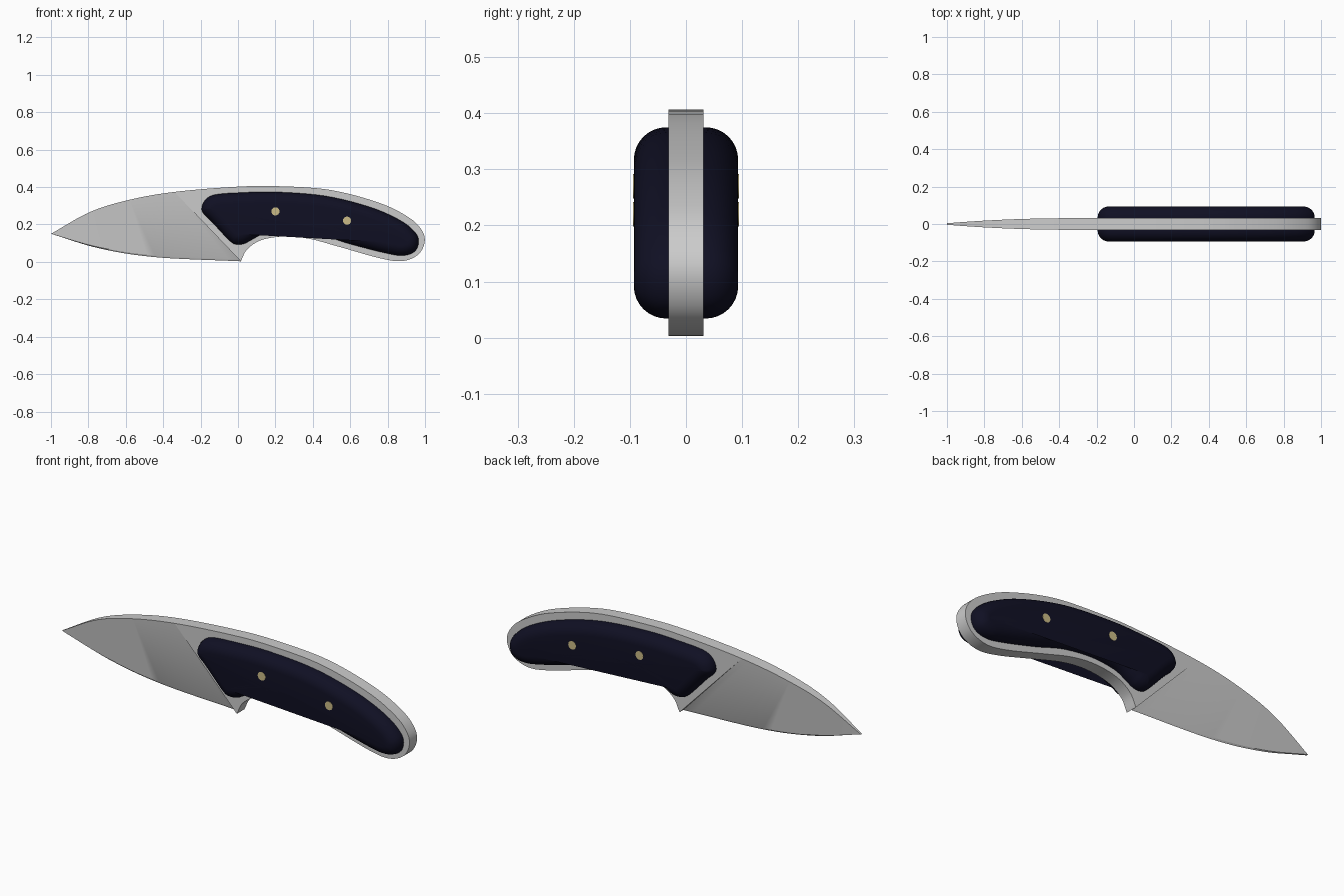
import bpy, bmesh, math
from mathutils import Vector

if "Cube" in bpy.data.objects:
    bpy.data.objects.remove(bpy.data.objects["Cube"])


def material(name, rgb):
    m = bpy.data.materials.new(name)
    m.diffuse_color = (*rgb, 1)
    m.use_nodes = True
    m.node_tree.nodes["Principled BSDF"].inputs["Base Color"].default_value = m.diffuse_color
    return m


steel = material("steel", (0.60, 0.60, 0.60))
navy = material("navy", (0.005, 0.005, 0.017))
brass = material("brass", (0.60, 0.50, 0.24))


def spline(pts, n=8, closed=False):
    """Smooth curve through 2D points, n steps per span."""
    p = [Vector(q) for q in pts]
    k = len(p)
    out = []
    for i in range(k if closed else k - 1):
        if closed:
            a, b, c, d = (p[(i + j) % k] for j in (-1, 0, 1, 2))
        else:
            b, c = p[i], p[i + 1]
            a = p[i - 1] if i else 2 * b - c
            d = p[i + 2] if i + 2 < k else 2 * c - b
        for s in range(n):
            t = s / n
            out.append(0.5 * (2 * b + (c - a) * t + (2 * a - 5 * b + 4 * c - d) * t * t
                              + (3 * b - a - 3 * c + d) * t ** 3))
    if not closed:
        out.append(p[-1])
    return out


def loft(name, loops, mat, angle):
    """Skin a list of closed 3D loops and cap both ends."""
    bm = bmesh.new()
    rings = [[bm.verts.new(v) for v in loop] for loop in loops]
    for r, s in zip(rings, rings[1:]):
        for i in range(len(r)):
            j = (i + 1) % len(r)
            bm.faces.new((r[i], r[j], s[j], s[i]))
    bm.faces.new(rings[0])
    bm.faces.new(rings[-1])
    bmesh.ops.remove_doubles(bm, verts=bm.verts, dist=1e-5)
    bmesh.ops.recalc_face_normals(bm, faces=bm.faces)
    me = bpy.data.meshes.new(name)
    bm.to_mesh(me)
    bm.free()
    me.materials.append(mat)
    ob = bpy.data.objects.new(name, me)
    bpy.context.collection.objects.link(ob)
    bpy.ops.object.select_all(action='DESELECT')
    ob.select_set(True)
    bpy.context.view_layer.objects.active = ob
    bpy.ops.object.shade_smooth_by_angle(angle=math.radians(angle))
    return ob


HALF = 0.031   # half thickness of the steel
N = 8

# One outline for the spine, butt and belly; the first three spans are the blade spine
outline = spline([(-1, .15), (-.79, .267), (-.58, .332), (-.34, .374), (-.02, .401),
                  (.2, .405), (.49, .385), (.757, .315), (.917, .235), (.985, .165),
                  (.997, .1), (.96, .036), (.875, .004), (.757, .02), (.543, .08),
                  (.383, .123), (.25, .136), (.127, .117), (.05, .068), (.015, .003)], N)
spine = outline[:3 * N + 1]
tang_outline = outline[3 * N:]
edge = spline([(-1, .15), (-.74, .072), (-.44, .025), (.015, .003)], N)

# Tang: flat plate ending at the slanted plunge line
loft("full_tang", [[(p.x, y, p.y) for p in tang_outline] for y in (-HALF, HALF)], steel, 30)

# Blade: wedge sections from spine to cutting edge, thinning towards the tip
sections = []
for s, e in zip(spine, edge):
    u = (s.x + 1) / 0.66
    h = 0.004 + (HALF - 0.004) * (1 - (1 - u) ** 2)
    k = min(h, 0.005)
    low = s.lerp(e, 0.97)
    sections.append([(s.x, h, s.y), (low.x, k, low.y), (e.x, 0, e.y),
                     (low.x, -k, low.y), (s.x, -h, s.y)])
loft("blade", sections, steel, 25)

# Handle scales: outline shrunk along a quarter round on each side
grip = spline([(-.194, .288), (-.173, .333), (-.12, .36), (.01, .370), (.196, .374),
               (.463, .353), (.703, .294), (.864, .224), (.945, .16), (.966, .107),
               (.944, .055), (.88, .034), (.784, .048), (.597, .096), (.436, .144),
               (.276, .163), (.143, .150), (.073, .118), (.036, .098), (-.005, .093),
               (-.044, .112), (-.14, .214), (-.183, .256)], 5, True)
inward = []
for i, p in enumerate(grip):
    t = (grip[(i + 1) % len(grip)] - grip[i - 1]).normalized()
    inward.append(Vector((t.y, -t.x)))   # outline runs clockwise
R, TOP = 0.058, 0.093
for side, name in ((-1, "front_handle_scale"), (1, "back_handle_scale")):
    loops = [[(p.x, side * (HALF - 0.005), p.y) for p in grip]]
    for j in range(9):
        a = j / 8 * math.pi / 2
        d, y = R * (1 - math.cos(a)), TOP - R + R * math.sin(a)
        loops.append([(q.x, side * y, q.y)
                      for q in (p + n * d for p, n in zip(grip, inward))])
    loft(name, loops, navy, 40)

# Brass pins through the handle
for name, x, z in (("front_pin", .2, .27), ("rear_pin", .583, .22)):
    ring = [(x + .022 * math.cos(i * math.pi / 12), z + .022 * math.sin(i * math.pi / 12))
            for i in range(24)]
    loft(name, [[(a, y, b) for a, b in ring] for y in (-.0942, .0942)], brass, 30)
